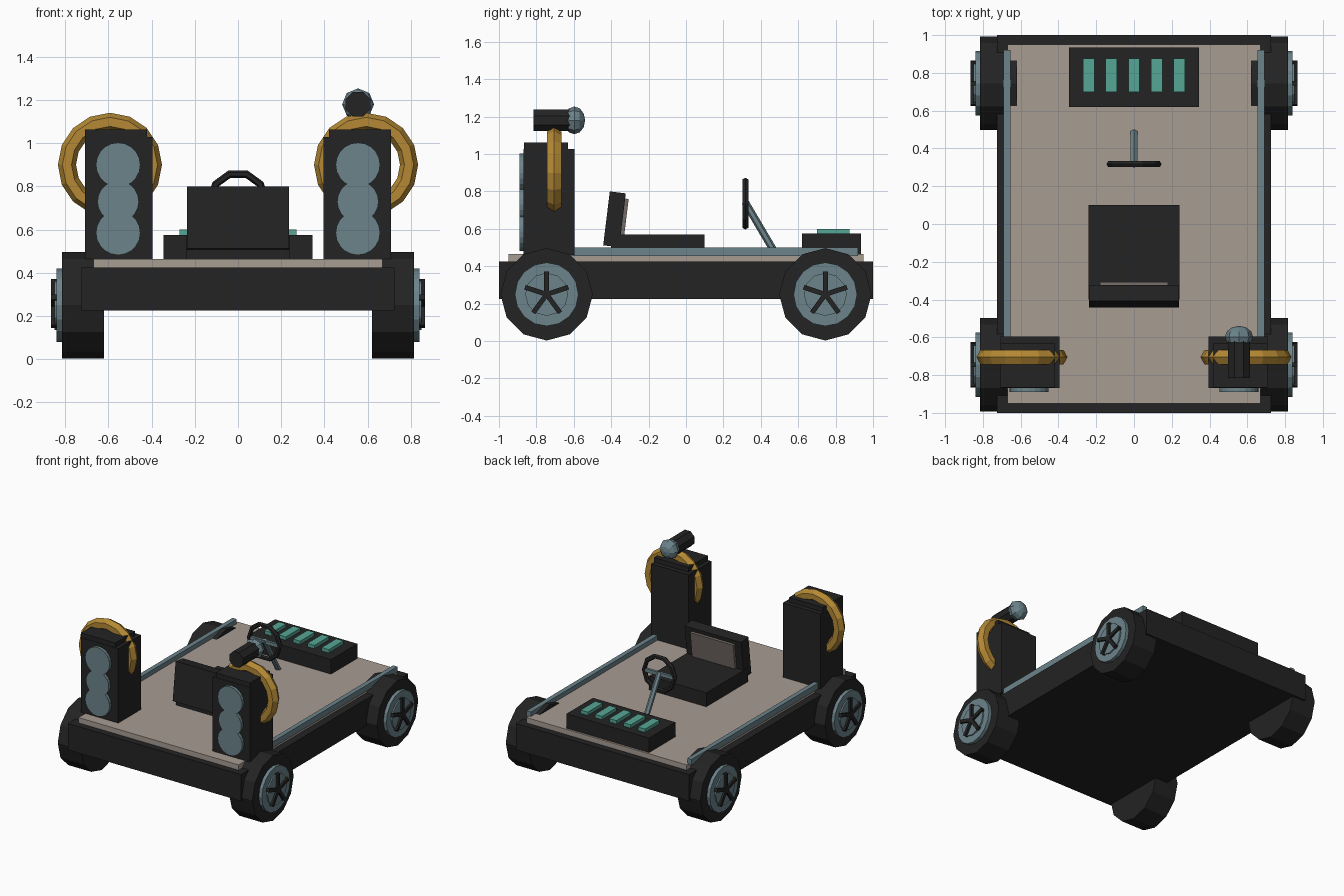
import bpy, bmesh, math
from mathutils import Matrix, Vector

if "Cube" in bpy.data.objects:
    bpy.data.objects.remove(bpy.data.objects["Cube"])


def mat(name, r, g, b):
    m = bpy.data.materials.new(name)
    m.diffuse_color = (r, g, b, 1)
    m.use_nodes = True
    m.node_tree.nodes["Principled BSDF"].inputs["Base Color"].default_value = m.diffuse_color
    return m


BLACK = mat("matte black", 0.017, 0.017, 0.017)
STEEL = mat("blue grey", 0.15, 0.23, 0.26)
GOLD = mat("gold", 0.46, 0.25, 0.035)
TEAL = mat("teal", 0.09, 0.38, 0.30)
TAUPE = mat("taupe", 0.39, 0.335, 0.29)
CUSHION = mat("dark taupe", 0.17, 0.145, 0.135)


def finish(name, bm, material, matrix=None):
    if matrix is not None:
        bm.transform(matrix)
    bmesh.ops.recalc_face_normals(bm, faces=bm.faces)
    me = bpy.data.meshes.new(name)
    bm.to_mesh(me)
    bm.free()
    me.materials.append(material)
    ob = bpy.data.objects.new(name, me)
    bpy.context.collection.objects.link(ob)
    return ob


def box(name, x, y, z, material, matrix=None):
    """Box from (min, max) ranges on each axis."""
    bm = bmesh.new()
    size = [b - a for a, b in (x, y, z)]
    mid = [(a + b) / 2 for a, b in (x, y, z)]
    bmesh.ops.create_cube(bm, size=1, matrix=Matrix.Translation(mid) @ Matrix.Diagonal((*size, 1)))
    return finish(name, bm, material, matrix)


def cylinder(name, start, end, radius, sides, material, spin=0.0):
    bm = bmesh.new()
    a, b = Vector(start), Vector(end)
    bmesh.ops.create_cone(bm, cap_ends=True, segments=sides, radius1=radius,
                          radius2=radius, depth=(b - a).length,
                          matrix=Matrix.Rotation(spin, 4, 'Z'))
    turn = (b - a).to_track_quat('Z', 'Y').to_matrix().to_4x4()
    return finish(name, bm, material, Matrix.Translation((a + b) / 2) @ turn)


def ring(name, centre, major, minor, segs, sides, material):
    """Torus standing upright, facing the front."""
    bm = bmesh.new()
    rows = []
    for i in range(segs):
        t = 2 * math.pi * i / segs
        row = []
        for j in range(sides):
            p = 2 * math.pi * j / sides
            r = major + minor * math.cos(p)
            row.append(bm.verts.new((r * math.cos(t), minor * 1.05 * math.sin(p), r * math.sin(t))))
        rows.append(row)
    for i in range(segs):
        n = rows[(i + 1) % segs]
        for j in range(sides):
            k = (j + 1) % sides
            bm.faces.new((rows[i][j], n[j], n[k], rows[i][k]))
    return finish(name, bm, material, Matrix.Translation(centre))


def span(s, a, b):
    return tuple(sorted((s * a, s * b)))


# Chassis and deck
box("chassis", (-0.725, 0.725), (-1, 1), (0.225, 0.425), BLACK)
box("deck", (-0.67, 0.67), (-0.95, 0.95), (0.425, 0.465), TAUPE)

for s, side in ((-1, "left"), (1, "right")):
    # Side rail
    box(side + "_rail", span(s, 0.655, 0.69), (-0.7, 0.92), (0.455, 0.50), STEEL)

    # Wheels with hub discs and five spokes
    for y, end in ((-0.745, "front"), (0.745, "rear")):
        n = f"{end}_{side}_"
        c = 0.25
        cylinder(n + "tyre", (s * 0.62, y, c), (s * 0.815, y, c), 0.247, 12, BLACK)
        cylinder(n + "rim", (s * 0.81, y, c), (s * 0.84, y, c), 0.17, 16, STEEL)
        cylinder(n + "hub", (s * 0.835, y, c), (s * 0.85, y, c), 0.115, 12, STEEL)
        for k in range(5):
            turn = Matrix.Translation((0, y, c)) @ Matrix.Rotation(k * math.tau / 5, 4, 'X')
            box(f"{n}spoke_{k}", span(s, 0.84, 0.865), (-0.013, 0.013), (0, 0.122), BLACK, turn)

    # Speaker tower with stepped top and three round grilles
    box(side + "_speaker", span(s, 0.395, 0.708), (-0.868, -0.595), (0.46, 1.028), BLACK)
    box(side + "_speaker_top", span(s, 0.422, 0.708), (-0.865, -0.63), (1.02, 1.063), BLACK)
    for k, (z, r) in enumerate(((0.90, 0.103), (0.73, 0.096), (0.585, 0.103))):
        cylinder(f"{side}_grille_{k}", (s * 0.555, -0.86, z), (s * 0.555, -0.89, z), r, 20, STEEL)

    # Gold ring around the tower
    ring(side + "_ring", (s * 0.593, -0.705, 0.90), 0.199, 0.042, 16, 6, GOLD)

# Spotlight on the right tower
cylinder("spotlight_body", (0.556, -0.815, 1.18), (0.556, -0.59, 1.18), 0.062, 8, BLACK, math.pi / 8)
bm = bmesh.new()
bmesh.ops.create_uvsphere(bm, u_segments=8, v_segments=6, radius=0.074)
finish("spotlight_bulb", bm, STEEL,
       Matrix.Translation((0.556, -0.597, 1.18)) @ Matrix.Diagonal((1, 0.78, 1, 1))
       @ Matrix.Rotation(math.pi / 2, 4, 'X'))

# Seat with reclined back and cushion
box("seat_base", (-0.24, 0.24), (-0.40, 0.10), (0.462, 0.57), BLACK)
tilt = Matrix.Translation((0, -0.40, 0.507)) @ Matrix.Rotation(math.radians(-7), 4, 'X')
box("seat_back", (-0.237, 0.237), (-0.043, 0.043), (0, 0.29), BLACK, tilt)
box("seat_cushion", (-0.18, 0.18), (0.03, 0.062), (0.05, 0.262), CUSHION, tilt)

# Steering wheel, crossbar and column
ring("steering_wheel", (0, 0.317, 0.735), 0.128, 0.0175, 10, 6, BLACK)
box("steering_crossbar", (-0.12, 0.12), (0.308, 0.328), (0.722, 0.748), STEEL)
cylinder("steering_column", (0, 0.315, 0.745), (0, 0.483, 0.46), 0.02, 6, STEEL)

# Rear console with five keys
box("console", (-0.345, 0.345), (0.62, 0.935), (0.462, 0.575), BLACK)
for k in range(5):
    x = -0.24 + 0.12 * k
    box(f"key_{k}", (x - 0.03, x + 0.03), (0.70, 0.875), (0.57, 0.60), TEAL)
